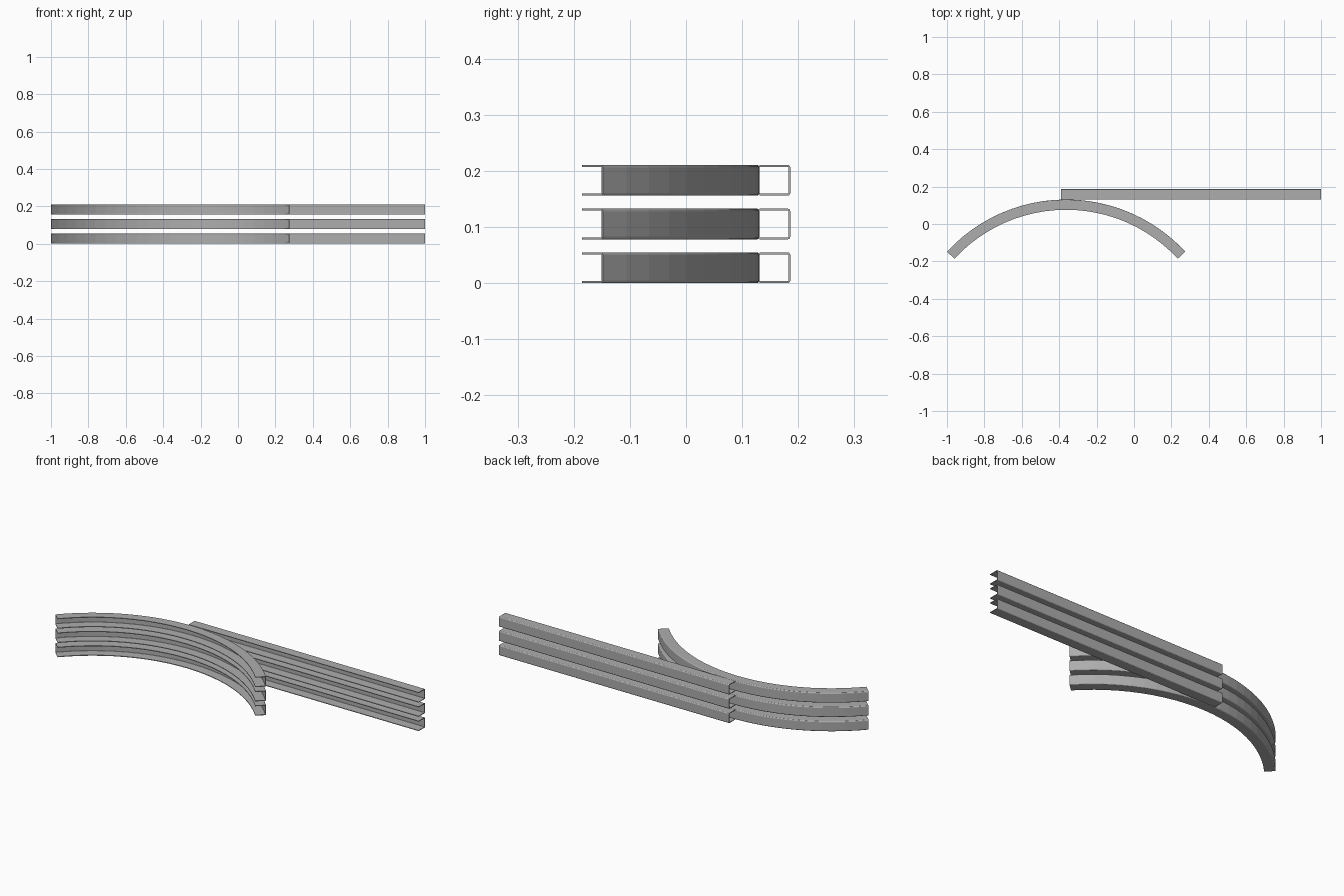
import bpy, bmesh, math
from mathutils import Vector

if "Cube" in bpy.data.objects:
    bpy.data.objects.remove(bpy.data.objects["Cube"])

WIDTH, HEIGHT, WALL, PITCH = 0.055, 0.055, 0.0035, 0.078
RADIUS, HALF_ANGLE, SEGMENTS = 0.867, math.radians(47.3), 24
APEX = Vector((-0.363, 0.131, 0))

steel = bpy.data.materials.new("steel grey")
steel.diffuse_color = (0.42, 0.42, 0.42, 1)
steel.use_nodes = True
steel.node_tree.nodes["Principled BSDF"].inputs["Base Color"].default_value = steel.diffuse_color


def channel_profile():
    """C section as (depth behind the web face, height), bent corners rounded."""
    outer_r, inner_r, steps = 0.005, 0.0015, 3
    outer, inner = [(WIDTH, 0)], [(WIDTH, WALL)]
    for pts, r, off in ((outer, outer_r, 0), (inner, inner_r, WALL)):
        for cz, start in ((off + r, 270), (HEIGHT - off - r, 180)):
            for i in range(steps + 1):
                a = math.radians(start - 90 * i / steps)
                pts.append((off + r + r * math.cos(a), cz + r * math.sin(a)))
    outer.append((WIDTH, HEIGHT))
    inner.append((WIDTH, HEIGHT - WALL))
    return outer + inner[::-1]


def sweep(name, stations, z):
    """Sweep the section along stations of (web point, direction into the opening)."""
    bm = bmesh.new()
    profile = channel_profile()
    rings = [[bm.verts.new(p + d * n + Vector((0, 0, z + h))) for d, h in profile]
             for p, n in stations]
    count = len(profile)
    for a, b in zip(rings, rings[1:]):
        for i in range(count):
            j = (i + 1) % count
            bm.faces.new((a[i], a[j], b[j], b[i]))
    # End caps, built as quads between the outer and inner skins
    half = count // 2
    for ring in (rings[0], rings[-1]):
        for i in range(half - 1):
            bm.faces.new((ring[i], ring[i + 1], ring[count - 2 - i], ring[count - 1 - i]))
    bmesh.ops.recalc_face_normals(bm, faces=bm.faces)
    mesh = bpy.data.meshes.new(name)
    bm.to_mesh(mesh)
    bm.free()
    mesh.materials.append(steel)
    obj = bpy.data.objects.new(name, mesh)
    bpy.context.collection.objects.link(obj)


# Paths: a straight rail open to the front, an arched rail open to its inside
inward = Vector((0, -1, 0))
straight = [(Vector((x, 0.186, 0)), inward) for x in (-0.39, 1.0)]
centre = APEX - Vector((0, RADIUS, 0))
arch = []
for i in range(SEGMENTS + 1):
    a = HALF_ANGLE * (2 * i / SEGMENTS - 1)
    out = Vector((math.sin(a), math.cos(a), 0))
    arch.append((centre + out * RADIUS, -out))

# Three stacked levels of both rails
for level, label in enumerate(("lower", "middle", "upper")):
    sweep(label + "_straight_rail", straight, level * PITCH)
    sweep(label + "_curved_rail", arch, level * PITCH)
